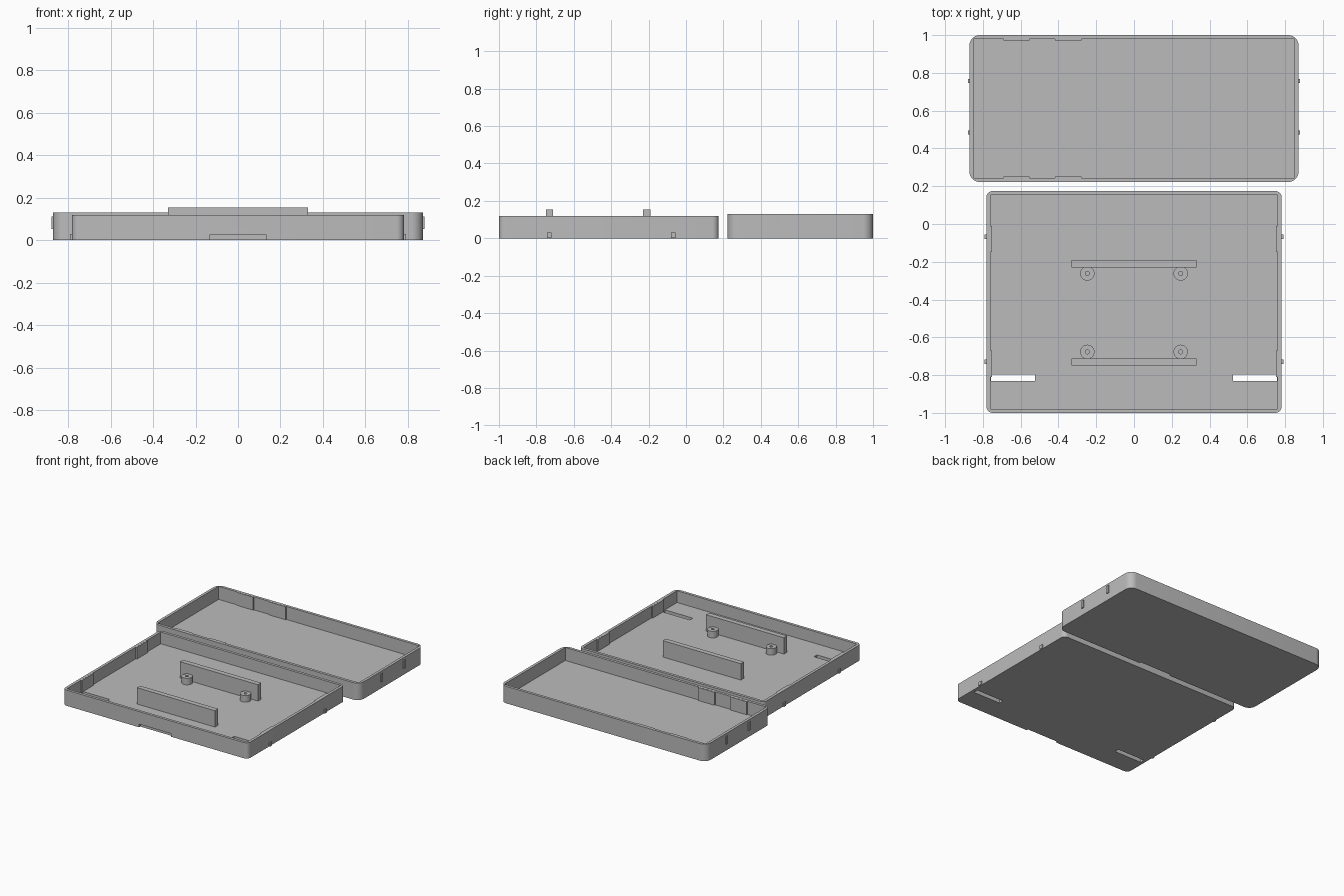
import bpy, bmesh, math

if "Cube" in bpy.data.objects:
    bpy.data.objects.remove(bpy.data.objects["Cube"])

grey = bpy.data.materials.new("plain_grey")
grey.diffuse_color = (0.5, 0.5, 0.5, 1)
grey.use_nodes = True
grey.node_tree.nodes["Principled BSDF"].inputs["Base Color"].default_value = grey.diffuse_color


def prism(name, outline, z0, z1):
    """Upright solid extruded from a flat outline."""
    bm = bmesh.new()
    face = bm.faces.new([bm.verts.new((x, y, z0)) for x, y in outline])
    top = bmesh.ops.extrude_face_region(bm, geom=[face])["geom"]
    for v in top:
        if isinstance(v, bmesh.types.BMVert):
            v.co.z = z1
    bmesh.ops.recalc_face_normals(bm, faces=bm.faces)
    mesh = bpy.data.meshes.new(name)
    bm.to_mesh(mesh)
    bm.free()
    mesh.materials.append(grey)
    ob = bpy.data.objects.new(name, mesh)
    bpy.context.collection.objects.link(ob)
    return ob


def box(name, x0, x1, y0, y1, z0, z1):
    return prism(name, [(x0, y0), (x1, y0), (x1, y1), (x0, y1)], z0, z1)


def circle(cx, cy, r, n=32):
    return [(cx + r * math.cos(2 * math.pi * i / n),
             cy + r * math.sin(2 * math.pi * i / n)) for i in range(n)]


def rounded(x, y0, y1, r, n=8):
    """Rectangle outline with rounded corners, symmetric in x."""
    pts = []
    corners = [(x - r, y1 - r), (r - x, y1 - r), (r - x, y0 + r), (x - r, y0 + r)]
    for k, (cx, cy) in enumerate(corners):
        for i in range(n + 1):
            a = math.pi / 2 * (k + i / n)
            pts.append((cx + r * math.cos(a), cy + r * math.sin(a)))
    return pts


def cut(ob, cutter):
    """Subtract the cutter from the part and remove the cutter."""
    mod = ob.modifiers.new("cut", "BOOLEAN")
    mod.operation, mod.solver, mod.object = "DIFFERENCE", "EXACT", cutter
    bpy.context.view_layer.objects.active = ob
    bpy.ops.object.modifier_apply(modifier=mod.name)
    bpy.data.objects.remove(cutter)


def smooth(ob):
    bpy.ops.object.select_all(action="DESELECT")
    ob.select_set(True)
    bpy.context.view_layer.objects.active = ob
    bpy.ops.object.shade_smooth_by_angle(angle=math.radians(30))


FLOOR, WALL = 0.03, 0.021


def tray(name, x, y0, y1, r, height):
    """Open tray with a finger notch under its front edge."""
    ob = prism(name, rounded(x, y0, y1, r), 0, height)
    cut(ob, box("cavity", WALL - x, x - WALL, y0 + WALL, y1 - WALL, FLOOR, 0.3))
    cut(ob, box("notch", -0.135, 0.135, y0 - 0.05, y0 + 0.014, -0.05, 0.024))
    return ob


base = tray("base_tray", 0.782, -1.0, 0.175, 0.035, 0.12)
lid = tray("lid_tray", 0.871, 0.222, 1.0, 0.055, 0.13)

# Floor slots near the front of the base
for s in (-1, 1):
    xa, xb = sorted((s * 0.525, s * 0.758))
    cut(base, box("slot", xa, xb, -0.832, -0.796, -0.1, 0.1))
smooth(base)
smooth(lid)

# Upright rails on the base floor
for label, y in (("front", -0.73), ("rear", -0.21)):
    box(label + "_rail", -0.33, 0.33, y - 0.019, y + 0.019, FLOOR - 0.005, 0.155)

# Screw posts with pilot holes
for y in (-0.677, -0.262):
    for x in (-0.247, 0.247):
        post = prism("screw_post", circle(x, y, 0.038), FLOOR - 0.005, 0.08)
        cut(post, prism("pilot", circle(x, y, 0.011, 16), FLOOR + 0.001, 0.2))
        smooth(post)

for s in (-1, 1):
    # Pads inside the base side walls
    for y0, y1 in ((-0.81, -0.67), (-0.148, -0.01)):
        xa, xb = sorted((s * 0.752, s * 0.772))
        box("base_pad", xa, xb, y0, y1, FLOOR - 0.005, 0.1195)
    # Snap bumps outside the base
    for y in (-0.73, -0.067):
        xa, xb = sorted((s * 0.775, s * 0.791))
        box("base_bump", xa, xb, y - 0.012, y + 0.012, 0.0005, 0.03)
    # Snap bumps outside the lid
    for y in (0.485, 0.757):
        xa, xb = sorted((s * 0.865, s * 0.879))
        box("lid_bump", xa, xb, y - 0.011, y + 0.011, 0.052, 0.112)

# Pads inside the lid front and rear walls
for x0, x1 in ((-0.69, -0.552), (-0.418, -0.277)):
    for y0, y1 in ((0.232, 0.252), (0.972, 0.992)):
        box("lid_pad", x0, x1, y0, y1, FLOOR - 0.005, 0.1295)
